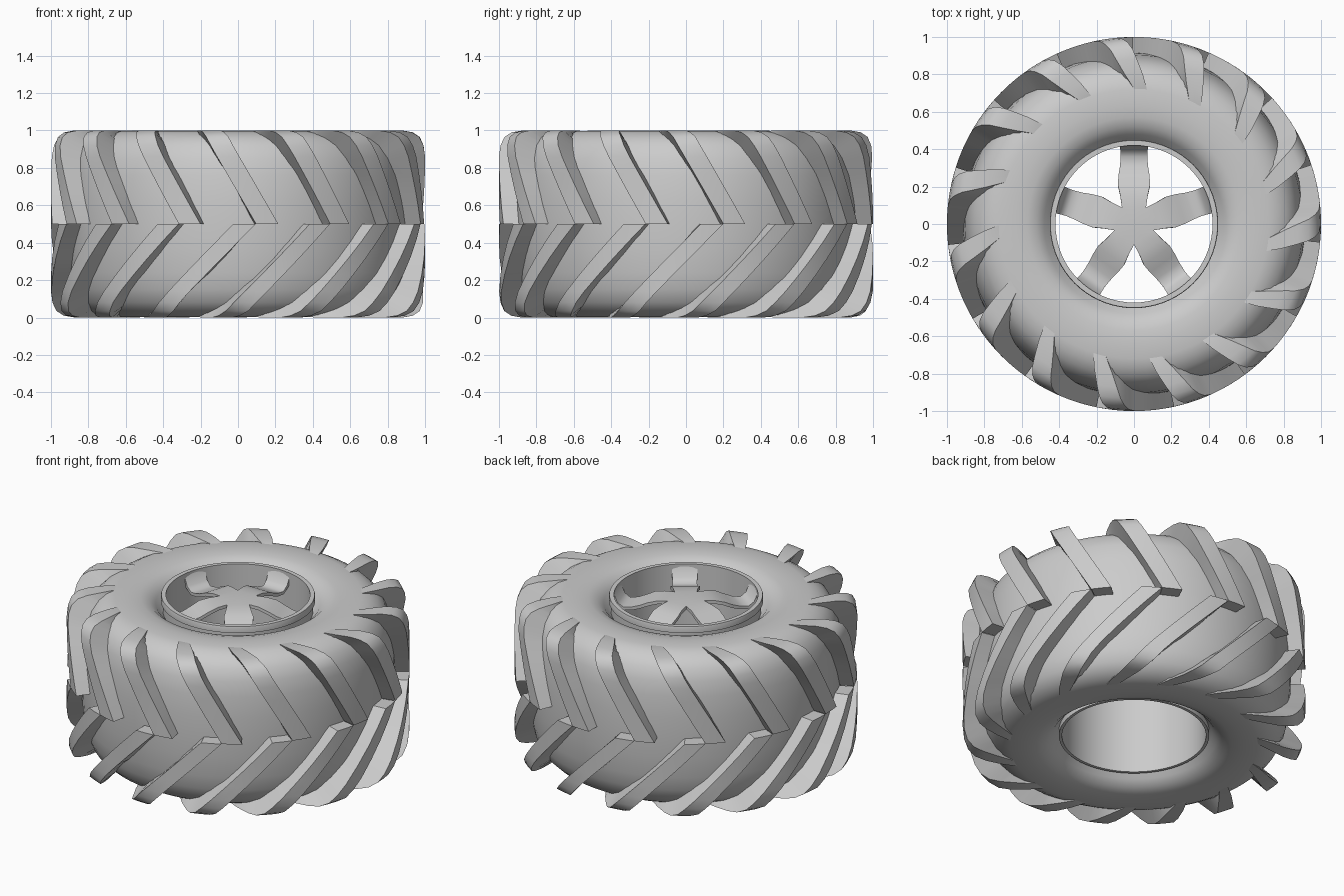
import bpy, bmesh
from math import sin, cos, radians, pi

cube = bpy.data.objects.get("Cube")
if cube:
    bpy.data.objects.remove(cube)

grey = bpy.data.materials.new("grey")
grey.use_nodes = True
GREY = (0.6, 0.6, 0.6, 1)
grey.diffuse_color = GREY
grey.node_tree.nodes["Principled BSDF"].inputs["Base Color"].default_value = GREY


def polar(r, angle, z):
    return (r * cos(angle), r * sin(angle), z)


def finish(name, bm, smooth=35, recalc=True):
    if recalc:
        bmesh.ops.recalc_face_normals(bm, faces=bm.faces)
    mesh = bpy.data.meshes.new(name)
    bm.to_mesh(mesh)
    bm.free()
    mesh.materials.append(grey)
    obj = bpy.data.objects.new(name, mesh)
    bpy.context.collection.objects.link(obj)
    bpy.ops.object.select_all(action='DESELECT')
    obj.select_set(True)
    bpy.context.view_layer.objects.active = obj
    bpy.ops.object.shade_smooth_by_angle(angle=radians(smooth))
    return obj


def bridge(bm, rings, close):
    """Join matching closed rings of vertices with quads."""
    pairs = list(zip(rings, rings[1:] + rings[:1] if close else rings[1:]))
    for a, b in pairs:
        n = len(a)
        for i in range(n):
            j = (i + 1) % n
            bm.faces.new((a[i], a[j], b[j], b[i]))


def lathe(name, profile, steps=72):
    bm = bmesh.new()
    rings = [[bm.verts.new(polar(r, 2 * pi * s / steps, z)) for r, z in profile]
             for s in range(steps)]
    bridge(bm, rings, True)
    return finish(name, bm)


# Tyre body: upper half profile, mirrored to the lower half
upper = [(0.435, 0.89), (0.455, 0.91), (0.48, 0.945), (0.52, 0.978), (0.57, 0.993),
         (0.63, 0.997), (0.72, 0.997), (0.77, 0.985), (0.815, 0.96), (0.855, 0.92),
         (0.885, 0.85), (0.903, 0.76), (0.913, 0.63)]
lathe("tyre_body", upper + [(0.916, 0.5)] + [(r, 1 - z) for r, z in reversed(upper)])

# Rim barrel with a raised lip on top
lathe("rim", [(0.42, 0.07), (0.42, 1.0), (0.447, 1.0), (0.45, 0.99), (0.45, 0.96),
              (0.438, 0.955), (0.438, 0.07)])

# Tread lugs: outer radius, outer height, inner radius, inner height, twist, half width
LUG = [(1.0, 0.50, 0.87, 0.50, 0, 0.06),
       (1.0, 0.59, 0.87, 0.59, 3, 0.06),
       (1.0, 0.68, 0.87, 0.68, 6, 0.06),
       (1.0, 0.77, 0.86, 0.76, 9, 0.06),
       (1.0, 0.86, 0.84, 0.82, 12, 0.06),
       (0.992, 0.92, 0.82, 0.86, 14, 0.06),
       (0.972, 0.965, 0.80, 0.89, 15.5, 0.06),
       (0.935, 0.99, 0.78, 0.91, 17, 0.058),
       (0.88, 1.0, 0.76, 0.92, 18.5, 0.055),
       (0.80, 1.0, 0.74, 0.93, 21, 0.048),
       (0.73, 0.998, 0.71, 0.93, 23.5, 0.036),
       (0.68, 0.985, 0.67, 0.94, 25, 0.025)]
COUNT = 15


def lug_row(name, start, flip, slant):
    bm = bmesh.new()
    for k in range(COUNT):
        rings = []
        for ro, zo, ri, zi, twist, half in LUG:
            if flip:
                zo, zi = 1 - zo, 1 - zi
            mid = radians(start - twist * slant + k * 360 / COUNT)
            a = half / ro
            corners = [(ro, mid - a, zo), (ro, mid, zo), (ro, mid + a, zo),
                       (ri, mid + a, zi), (ri, mid - a, zi)]
            rings.append([bm.verts.new(polar(*c)) for c in corners])
        bridge(bm, rings, False)
        bm.faces.new(rings[0])
        bm.faces.new(rings[-1])
    return finish(name, bm)


lug_row("upper_tread_lugs", -81, False, 1.0)
lug_row("lower_tread_lugs", -88, True, 1.7)

# Five-spoke wheel centre: distance out, half width, height
SPOKE = [(0.089, 0.0647, 0.975), (0.15, 0.073, 0.97), (0.21, 0.086, 0.955),
         (0.26, 0.083, 0.93), (0.31, 0.075, 0.91), (0.36, 0.071, 0.9),
         (0.395, 0.073, 0.925), (0.42, 0.076, 0.985)]
bm = bmesh.new()
for k in range(5):
    turn = pi / 2 + k * 2 * pi / 5
    c, s = cos(turn), sin(turn)
    rows = [[bm.verts.new((d * c - w * s, d * s + w * c, z)) for w in (-h, 0, h)]
            for d, h, z in SPOKE]
    for a, b in zip(rows, rows[1:]):
        for i in range(2):
            bm.faces.new((a[i], b[i], b[i + 1], a[i + 1]))
    hub = bm.verts.new((0, 0, 0.978))
    for i in range(2):
        bm.faces.new((hub, rows[0][i], rows[0][i + 1]))
bmesh.ops.remove_doubles(bm, verts=bm.verts, dist=0.002)
spokes = finish("wheel_spokes", bm, 60, recalc=False)
solid = spokes.modifiers.new("thickness", 'SOLIDIFY')
solid.thickness = 0.02
solid.offset = -1
crisp = spokes.modifiers.new("crisp_edges", 'EDGE_SPLIT')
crisp.split_angle = radians(50)
